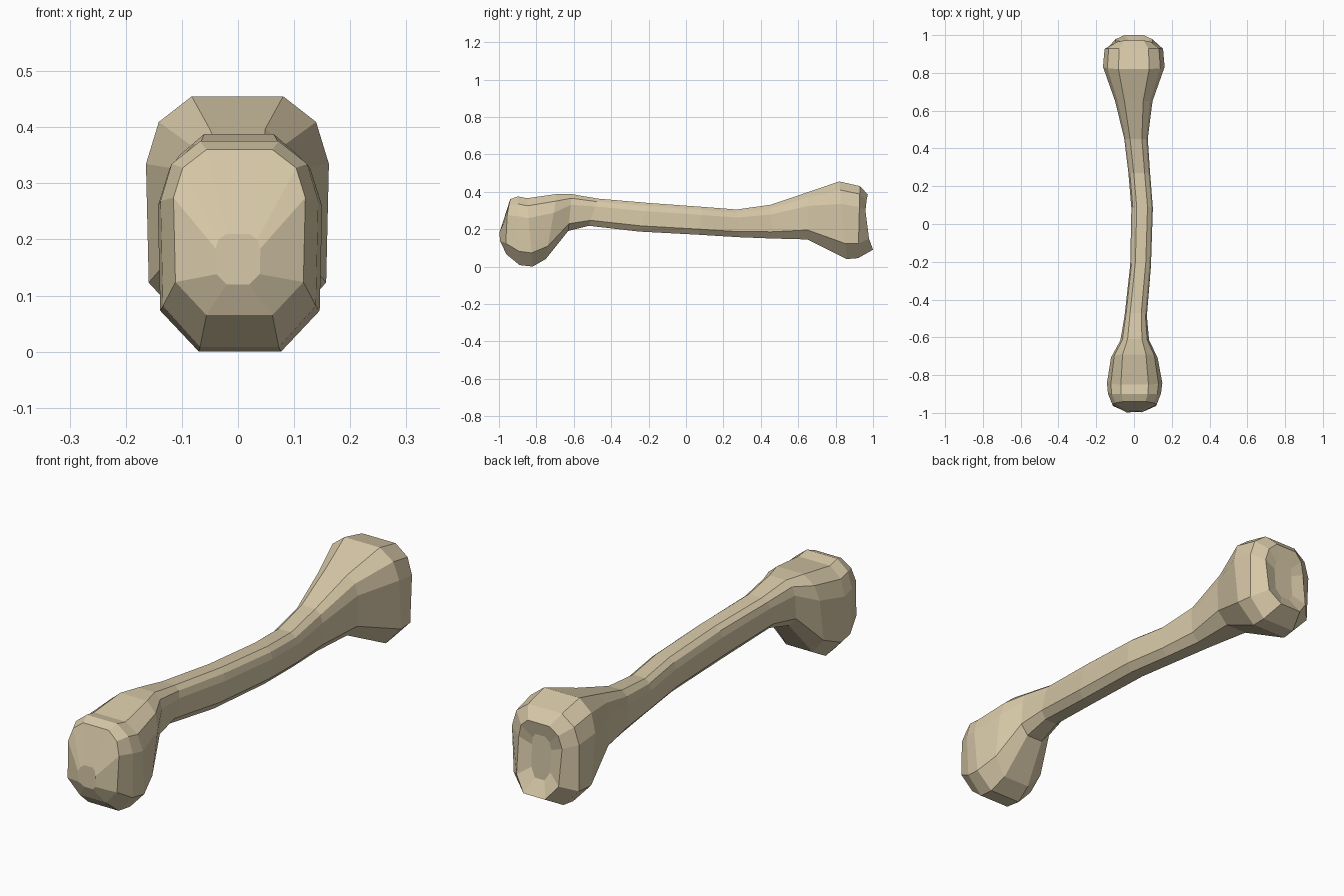
import bpy, bmesh

# Bone colour
mat = bpy.data.materials.new("bone ivory")
mat.diffuse_color = (0.68, 0.58, 0.39, 1)

# Half cross-section (u across, v up), mirrored into a ten-sided ring
half = [(0.5, 1), (0.86, 0.78), (1, 0.42), (0.97, -0.6), (0.5, -1)]
section = half + [(-u, v) for u, v in reversed(half)]

# Slanted rings along the bone:
# top y, top z, bottom y, bottom z, left x, right x, forward bend of the middle
rings = [
    # front knuckle
    (-0.985, 0.21, -0.985, 0.12, -0.04, 0.04, -0.015),
    (-0.94, 0.36, -0.96, 0.065, -0.115, 0.12, -0.012),
    (-0.90, 0.375, -0.89, 0.008, -0.138, 0.143, 0),
    (-0.85, 0.365, -0.82, 0.0, -0.143, 0.15, 0),
    (-0.69, 0.388, -0.75, 0.04, -0.122, 0.125, 0),
    (-0.61, 0.387, -0.63, 0.19, -0.072, 0.08, 0),
    # shaft
    (-0.47, 0.363, -0.52, 0.218, -0.05, 0.068, 0),
    (-0.20, 0.34, -0.25, 0.187, -0.02, 0.09, 0),
    (0.09, 0.319, 0.07, 0.17, -0.014, 0.10, 0),
    (0.27, 0.305, 0.28, 0.157, -0.03, 0.085, 0),
    (0.45, 0.33, 0.46, 0.15, -0.052, 0.073, 0),
    # rear knuckle
    (0.65, 0.397, 0.65, 0.145, -0.10, 0.098, 0),
    (0.82, 0.455, 0.86, 0.04, -0.164, 0.162, 0),
    (0.93, 0.43, 0.92, 0.045, -0.156, 0.154, 0),
    (0.972, 0.385, 1.0, 0.09, -0.10, 0.10, -0.025),
    (0.96, 0.33, 0.965, 0.15, -0.045, 0.045, -0.012),
]

# Loft the rings and close both ends
bm = bmesh.new()
loops = []
for yt, zt, yb, zb, xl, xr, bend in rings:
    loop = []
    for u, v in section:
        t = (v + 1) / 2
        x = (xl + xr) / 2 + u * (xr - xl) / 2
        y = yb + (yt - yb) * t + bend * (1 - v * v)
        loop.append(bm.verts.new((x, y, zb + (zt - zb) * t)))
    loops.append(loop)
n = len(section)
for a, b in zip(loops, loops[1:]):
    for i in range(n):
        j = (i + 1) % n
        bm.faces.new((a[i], a[j], b[j], b[i]))
bm.faces.new(loops[0])
bm.faces.new(loops[-1])
bmesh.ops.recalc_face_normals(bm, faces=bm.faces)

mesh = bpy.data.meshes.new("bone")
bm.to_mesh(mesh)
bm.free()
mesh.materials.append(mat)
bone = bpy.data.objects.new("bone", mesh)
bpy.context.collection.objects.link(bone)
